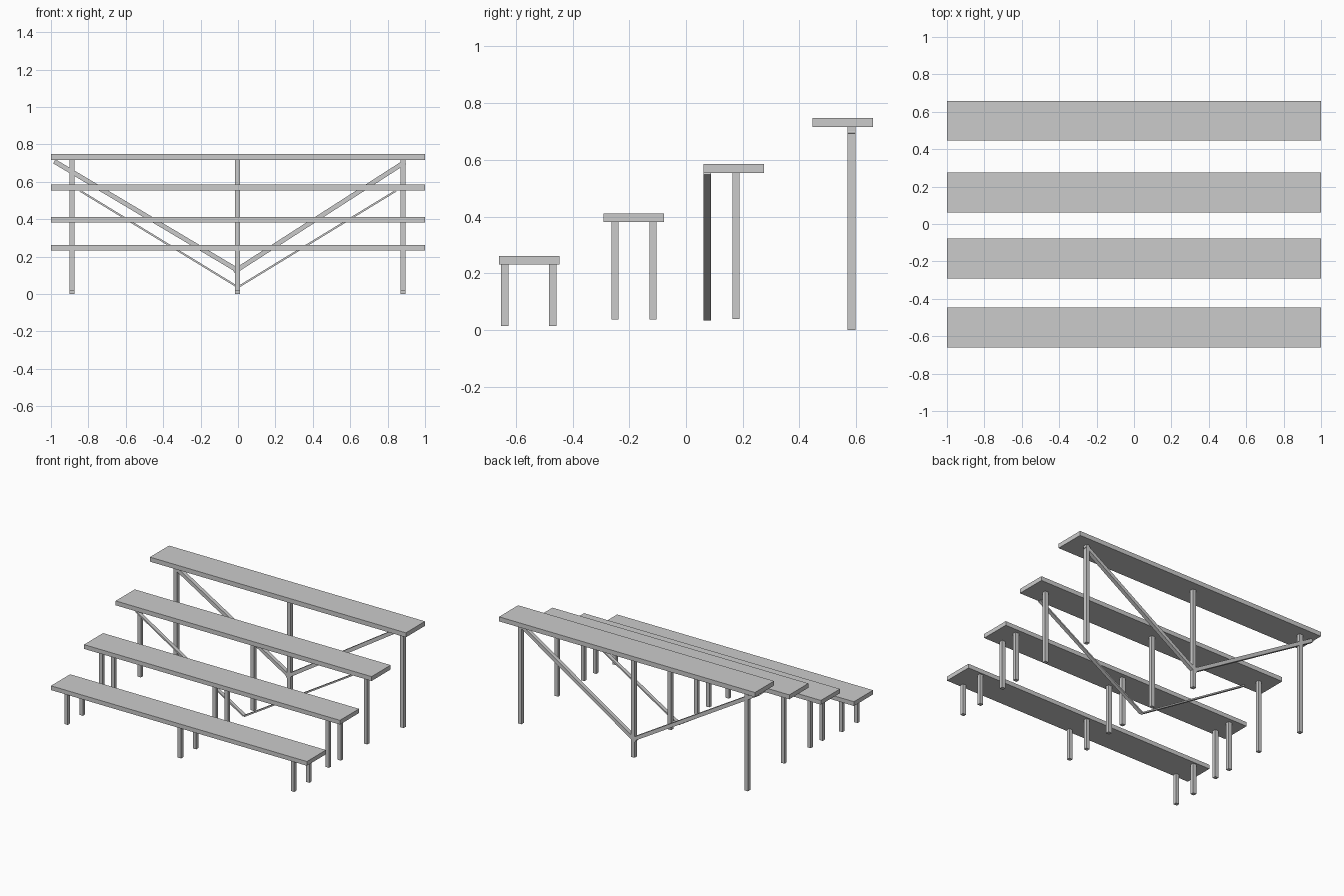
import bpy, math
from mathutils import Matrix, Vector

if "Cube" in bpy.data.objects:
    bpy.data.objects.remove(bpy.data.objects["Cube"])


def box(name, size, loc, tilt=0.0):
    # box primitive with its size baked in, tilted about the y axis
    bpy.ops.mesh.primitive_cube_add(size=1)
    ob = bpy.context.object
    ob.name = name
    ob.data.transform(Matrix.Diagonal((*size, 1)))
    ob.location = loc
    ob.rotation_euler.y = tilt
    return ob


def brace(name, start, end, y, width, thick):
    # bar running between two (x, z) points
    a, b = Vector((start[0], y, start[1])), Vector((end[0], y, end[1]))
    d = b - a
    box(name, (d.length, width, thick), (a + b) / 2, -math.atan2(d.z, d.x))


# each tier: plank centre y, plank underside z, plank top z, leg bottom z, leg y positions, leg width
TIERS = [
    (-0.553, 0.231, 0.261, 0.015, (-0.639, -0.470), 0.025),
    (-0.184, 0.381, 0.411, 0.037, (-0.251, -0.117), 0.025),
    (0.169, 0.554, 0.585, 0.039, (0.176,), 0.025),
    (0.552, 0.716, 0.748, 0.0, (0.583,), 0.028),
]
for i, (y, z0, z1, foot, leg_ys, w) in enumerate(TIERS, 1):
    box(f"bench_plank_{i}", (2.0, 0.213, z1 - z0), (0, y, (z0 + z1) / 2))
    for leg_y in leg_ys:
        for x in (-0.888, -0.002, 0.882):
            box(f"leg_row_{i}", (0.027, w, z0 - foot), (x, leg_y, (z0 + foot) / 2))

# thin flat braces under the third tier
for s in (-1, 1):
    brace("thin_brace", (s * 0.003, 0.038), (s * 0.845, 0.552), 0.075, 0.026, 0.010)

# thick braces behind the top tier, the left one reaching the plank end
brace("top_brace_right", (-0.022, 0.118), (0.892, 0.705), 0.583, 0.028, 0.025)
brace("top_brace_left", (0.0, 0.125), (-0.982, 0.709), 0.583, 0.028, 0.025)
